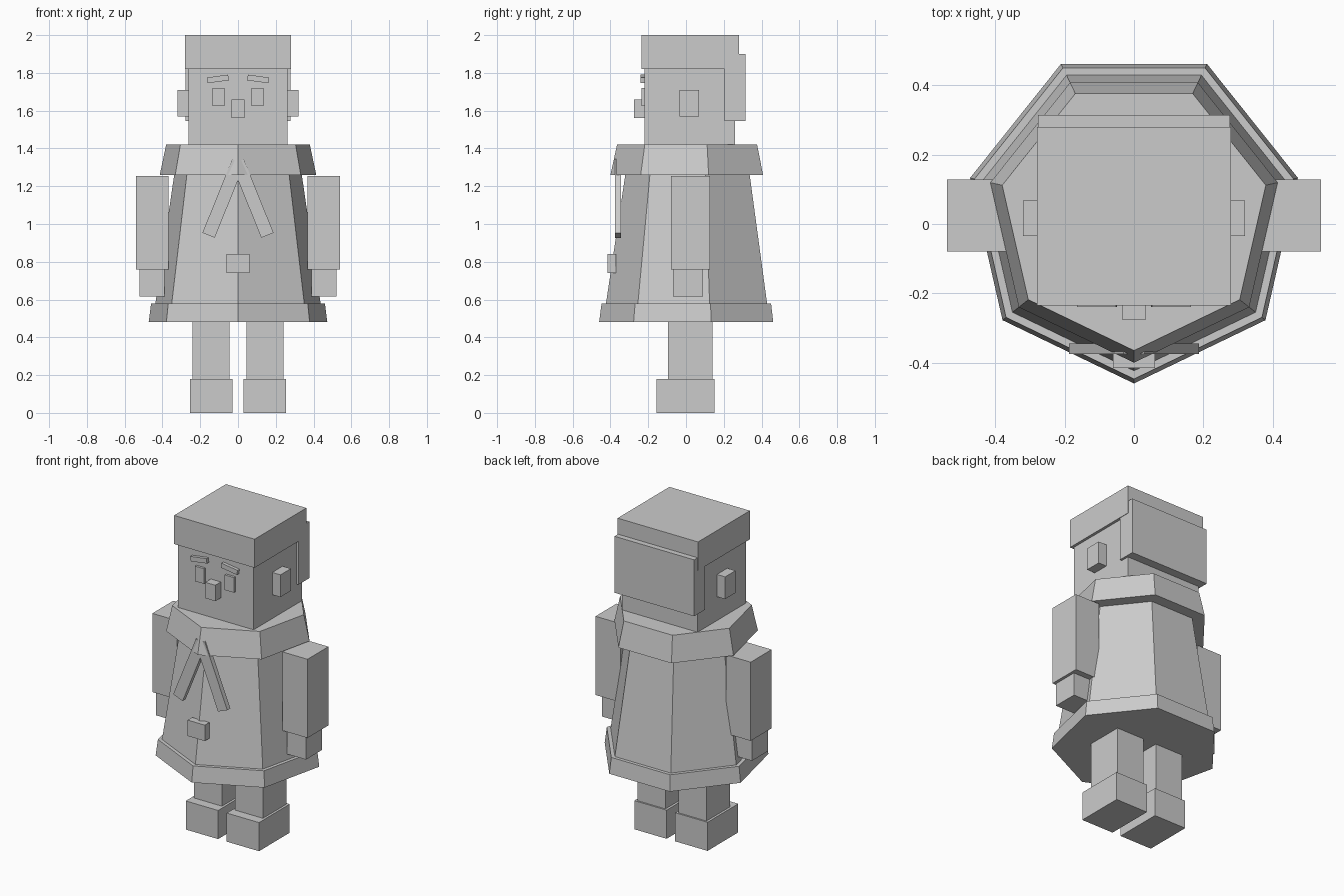
import bpy
import bmesh
from math import sin, cos, pi, radians
from mathutils import Matrix, Vector

cube = bpy.data.objects.get("Cube")
if cube:
    bpy.data.objects.remove(cube, do_unlink=True)

# One plain material for the whole figure
GREY = (0.6, 0.6, 0.6, 1)
grey = bpy.data.materials.new("light_grey")
grey.use_nodes = True
grey.diffuse_color = GREY
grey.node_tree.nodes["Principled BSDF"].inputs["Base Color"].default_value = GREY


def add_object(name, bm):
    bmesh.ops.recalc_face_normals(bm, faces=bm.faces)
    mesh = bpy.data.meshes.new(name)
    bm.to_mesh(mesh)
    bm.free()
    mesh.materials.append(grey)
    obj = bpy.data.objects.new(name, mesh)
    bpy.context.collection.objects.link(obj)


def box(name, x, y, z, tilt=0):
    """Box between the given ranges, tilted in degrees about the y axis."""
    size = Vector((x[1] - x[0], y[1] - y[0], z[1] - z[0]))
    centre = Vector((x[0] + x[1], y[0] + y[1], z[0] + z[1])) / 2
    bm = bmesh.new()
    bmesh.ops.create_cube(bm, size=1, matrix=Matrix.Translation(centre)
                          @ Matrix.Rotation(radians(tilt), 4, "Y")
                          @ Matrix.Diagonal(size).to_4x4())
    add_object(name, bm)


def pair(name, x, y, z, tilt=0):
    """Mirrored boxes, given for the left (+x) side."""
    box("left_" + name, x, y, z, tilt)
    box("right_" + name, (-x[1], -x[0]), y, z, -tilt)


def seven_sided(name, bottom, top, r_bottom, r_top):
    """Closed seven-sided taper with one corner at the front."""
    bm = bmesh.new()
    rings = []
    for r, z in ((r_bottom, bottom), (r_top, top)):
        angles = [2 * pi * i / 7 for i in range(7)]
        rings.append([bm.verts.new((r * sin(a), 0.025 - r * cos(a), z)) for a in angles])
    low, high = rings
    bm.faces.new(low)
    bm.faces.new(high)
    for i in range(7):
        j = (i + 1) % 7
        bm.faces.new((low[i], low[j], high[j], high[i]))
    add_object(name, bm)


# Coat
seven_sided("coat_hem", 0.48, 0.58, 0.485, 0.472)
seven_sided("coat_body", 0.57, 1.27, 0.45, 0.345)
seven_sided("collar", 1.26, 1.42, 0.425, 0.39)
box("coat_button", (-0.06, 0.06), (-0.415, -0.37), (0.74, 0.84))
pair("tie_string", (0.042, 0.112), (-0.375, -0.345), (0.925, 1.345), -22)

# Head, cap and hair
box("head", (-0.263, 0.263), (-0.22, 0.26), (1.41, 1.83))
box("cap", (-0.28, 0.28), (-0.235, 0.28), (1.82, 2.0))
box("back_hair", (-0.277, 0.277), (0.205, 0.315), (1.545, 1.90))

# Face
box("nose", (-0.035, 0.035), (-0.275, -0.21), (1.56, 1.66))
pair("eye", (0.072, 0.136), (-0.235, -0.21), (1.625, 1.72))
pair("eyebrow", (0.05, 0.163), (-0.24, -0.21), (1.753, 1.783), 8)
pair("ear", (0.25, 0.32), (-0.035, 0.068), (1.57, 1.71))

# Arms and legs
pair("arm", (0.367, 0.54), (-0.08, 0.128), (0.76, 1.255))
pair("hand", (0.39, 0.522), (-0.07, 0.09), (0.615, 0.77))
pair("leg", (0.045, 0.24), (-0.095, 0.14), (0.17, 0.50))
pair("foot", (0.03, 0.255), (-0.155, 0.15), (0, 0.18))
